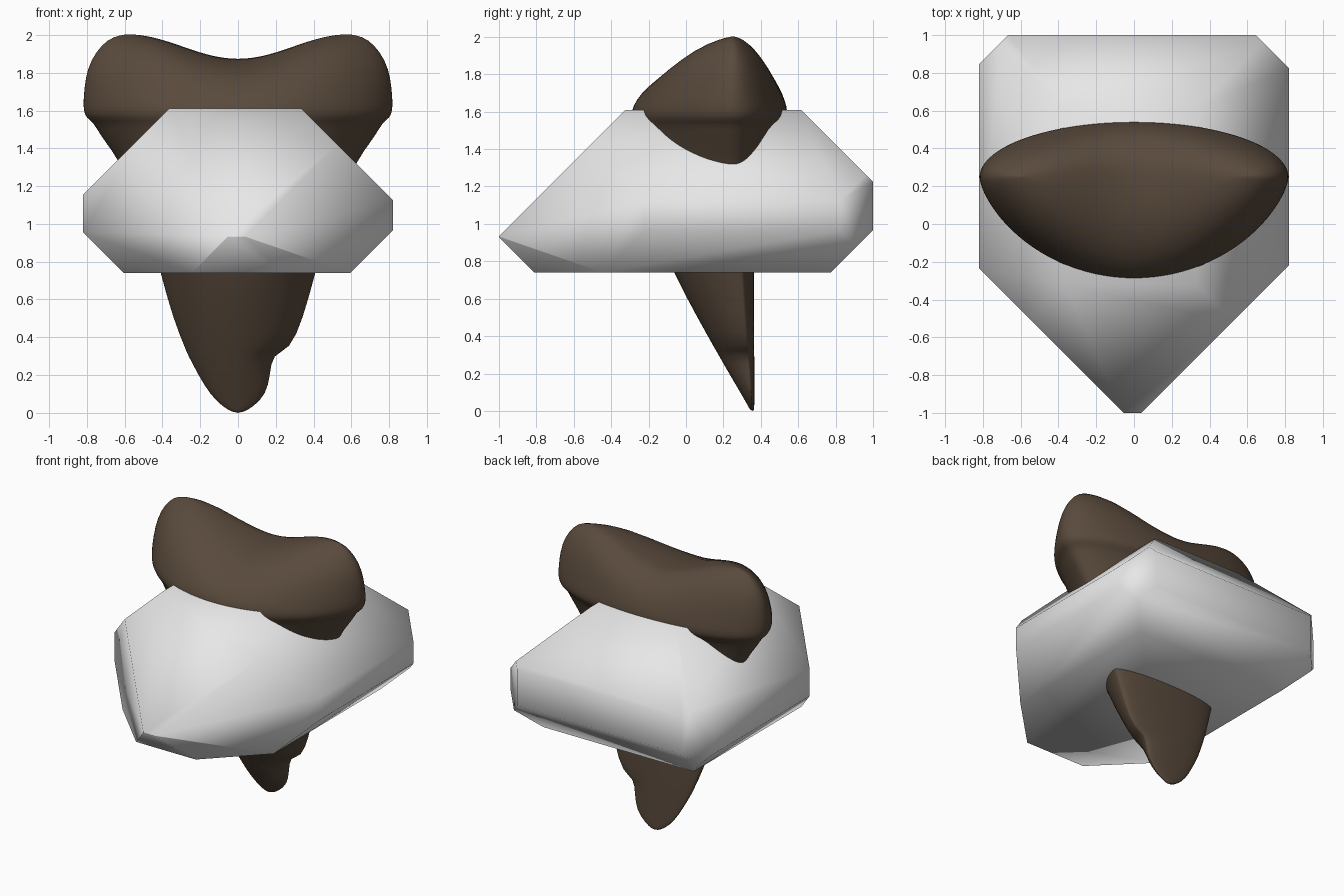
import bpy, bmesh, math
from mathutils import Vector

if "Cube" in bpy.data.objects:
    bpy.data.objects.remove(bpy.data.objects["Cube"])


def material(name, rgb):
    m = bpy.data.materials.new(name)
    m.diffuse_color = (*rgb, 1)
    m.use_nodes = True
    m.node_tree.nodes["Principled BSDF"].inputs["Base Color"].default_value = m.diffuse_color
    return m


def make_object(name, bm, mat):
    bmesh.ops.recalc_face_normals(bm, faces=bm.faces)
    me = bpy.data.meshes.new(name)
    bm.to_mesh(me)
    bm.free()
    me.materials.append(mat)
    for p in me.polygons:
        p.use_smooth = True
    ob = bpy.data.objects.new(name, me)
    bpy.context.collection.objects.link(ob)
    return ob


# Stone block: a box chamfered at 45 degrees along all twelve edges
bm = bmesh.new()
bmesh.ops.create_cube(bm, size=1)
for v in bm.verts:
    v.co = Vector((v.co.x * 1.64, v.co.y * 2, 1.175 + v.co.z * 0.87))
chamfers = {(0, 1): (1.645, 1.04, 1.665, 1.055),
            (0, 2): (1.945, -0.145, 1.975, -0.135),
            (1, 2): (2.225, 0.035, 1.935, 0.07)}
signs = [(1, 1), (1, -1), (-1, 1), (-1, -1)]
for axes, distances in chamfers.items():
    for sign, d in zip(signs, distances):
        n = Vector((0, 0, 0))
        n[axes[0]], n[axes[1]] = sign
        bmesh.ops.bisect_plane(bm, geom=bm.verts[:] + bm.edges[:] + bm.faces[:],
                               plane_co=n * d / 2, plane_no=n, clear_outer=True)
        bmesh.ops.holes_fill(bm, edges=[e for e in bm.edges if e.is_boundary])
bmesh.ops.remove_doubles(bm, verts=bm.verts, dist=0.001)
make_object("stone_block", bm, material("grey stone", (0.8, 0.8, 0.8)))

# Tooth: stacked lens-shaped rings (z, half width, front y, back y)
rows = [
    (0.00, 0.02, 0.345, 0.365),
    (0.03, 0.08, 0.33, 0.365),
    (0.10, 0.15, 0.29, 0.365),
    (0.20, 0.21, 0.23, 0.365),
    (0.315, 0.27, 0.165, 0.365),
    (0.33, 0.275, 0.155, 0.365),
    (0.50, 0.345, 0.06, 0.365),
    (0.74, 0.41, -0.07, 0.36),
    (1.00, 0.48, -0.17, 0.38),
    (1.30, 0.60, -0.24, 0.43),
    (1.48, 0.74, -0.26, 0.47),
    (1.53, 0.76, -0.275, 0.50),
    (1.56, 0.805, -0.29, 0.535),
    (1.60, 0.82, -0.295, 0.545),
    (1.66, 0.82, -0.27, 0.53),
    (1.73, 0.81, -0.21, 0.50),
    (1.79, 0.78, -0.13, 0.46),
    (1.84, 0.72, -0.02, 0.40),
    (1.865, 0.66, 0.10, 0.34),
    (1.872, 0.59, 0.20, 0.29)]
SEG = 48
bm = bmesh.new()
rings = []
for z, w, yf, yb in rows:
    edge_y = max(0.25, 0.355 - 0.085 * z)
    lift = max(0, z - 1.66) * 0.62
    # broken chip low on the right cutting edge
    right = min(w, 0.15 + 0.1 * z) if z < 0.32 else w
    ring = []
    for i in range(SEG):
        t = 2 * math.pi * i / SEG
        c, s = math.cos(t), math.sin(t)
        x = c * (right if c > 0 else w)
        if s > 0:
            y = edge_y + (yb - edge_y) * s
        else:
            y = edge_y + (yf - edge_y) * abs(s) ** 1.3
        # two raised root lobes with a saddle between them
        lobe = math.sin(math.pi / 2 * min(abs(x) / 0.58, 1)) ** 2
        ring.append(bm.verts.new((x, y, z + lift * lobe)))
    rings.append(ring)
for lo, hi in zip(rings, rings[1:]):
    for i in range(SEG):
        j = (i + 1) % SEG
        bm.faces.new((lo[i], lo[j], hi[j], hi[i]))
bm.faces.new(rings[0])
# close the root ridge with quads across its narrow depth
top, half = rings[-1], SEG // 2
for i in range(half):
    quad = [top[i], top[i + 1], top[(SEG - i - 1) % SEG], top[(SEG - i) % SEG]]
    bm.faces.new(list(dict.fromkeys(quad)))
tooth = make_object("fossil_tooth", bm, material("dark brown enamel", (0.1, 0.068, 0.045)))
tooth.modifiers.new("smooth", "SUBSURF").levels = 1
tooth.modifiers["smooth"].render_levels = 1
